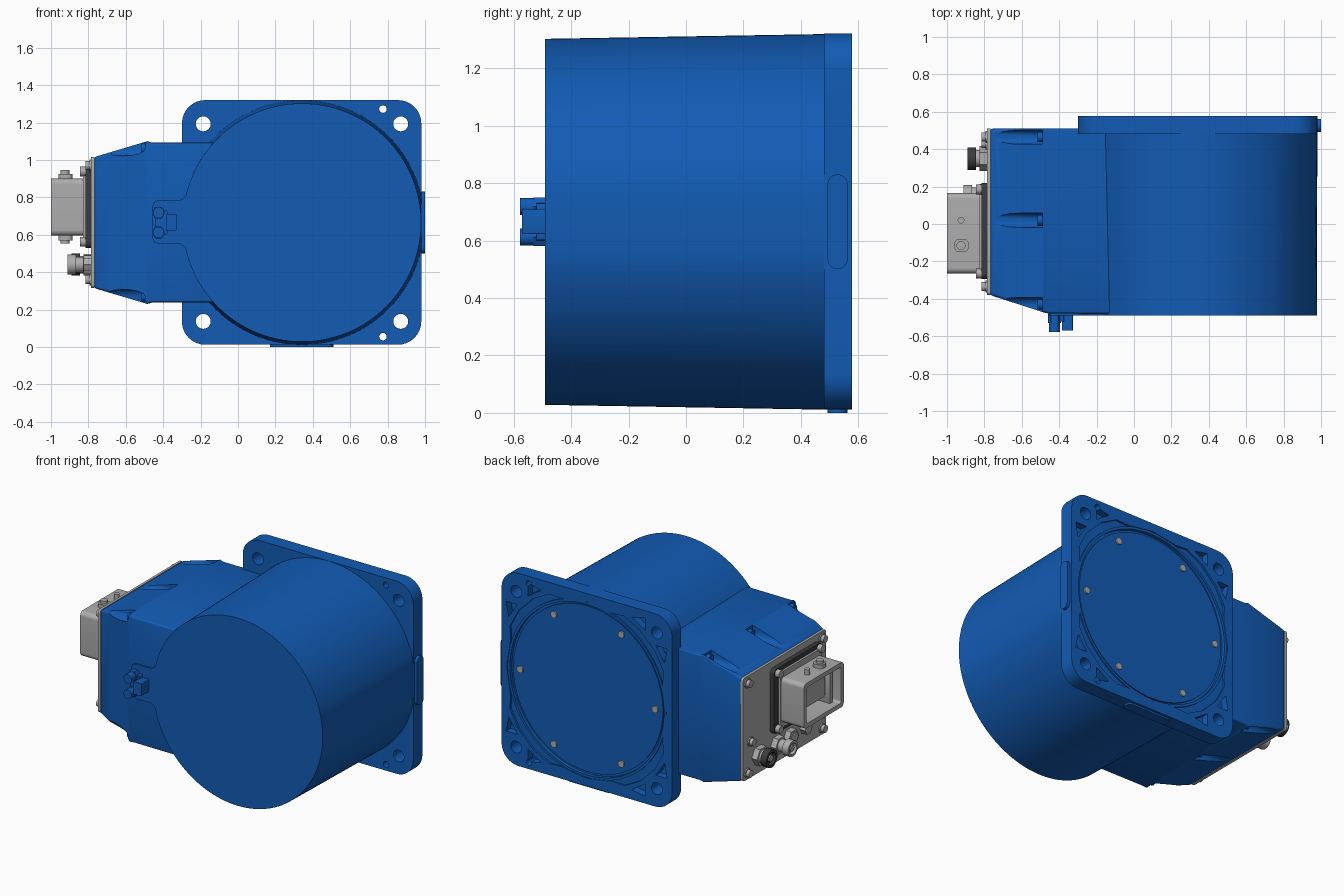
import bpy, bmesh
from math import sin, cos, pi, radians

if "Cube" in bpy.data.objects:
    bpy.data.objects.remove(bpy.data.objects["Cube"])


def material(name, rgb):
    m = bpy.data.materials.new(name)
    m.diffuse_color = (*rgb, 1)
    m.use_nodes = True
    m.node_tree.nodes["Principled BSDF"].inputs["Base Color"].default_value = m.diffuse_color
    return m


BLUE = material("blue_paint", (0.006, 0.105, 0.46))
DARK = material("dark_rubber", (0.045, 0.045, 0.05))
STEEL = material("steel", (0.42, 0.42, 0.42))
CX, CZ = 0.342, 0.665                      # axis of the drum


def loft(name, sections, mat=STEEL):
    """Closed skin through rings holding equal numbers of points."""
    bm = bmesh.new()
    rings = [[bm.verts.new(p) for p in s] for s in sections]
    n = len(rings[0])
    for a, b in zip(rings, rings[1:]):
        for i in range(n):
            bm.faces.new((a[i], a[(i + 1) % n], b[(i + 1) % n], b[i]))
    bm.faces.new(rings[0][::-1])
    bm.faces.new(rings[-1])
    bmesh.ops.recalc_face_normals(bm, faces=bm.faces)
    me = bpy.data.meshes.new(name)
    bm.to_mesh(me)
    bm.free()
    me.materials.append(mat)
    ob = bpy.data.objects.new(name, me)
    bpy.context.collection.objects.link(ob)
    return ob


def prism(name, pts, axis, a, b, mat=STEEL):
    """Extrude a 2D outline along x (y,z points), y (x,z) or z (x,y)."""
    place = {"x": lambda u, v, d: (d, u, v), "y": lambda u, v, d: (u, d, v),
             "z": lambda u, v, d: (u, v, d)}[axis]
    return loft(name, [[place(u, v, d) for u, v in pts] for d in (a, b)], mat)


def circle(u, v, r, n=32):
    return [(u + r * cos(2 * pi * i / n), v + r * sin(2 * pi * i / n)) for i in range(n)]


def rrect(u0, u1, v0, v1, r, n=8):
    corners = [(u1 - r, v1 - r), (u0 + r, v1 - r), (u0 + r, v0 + r), (u1 - r, v0 + r)]
    return [(u + r * cos(pi / 2 * (k + i / n)), v + r * sin(pi / 2 * (k + i / n)))
            for k, (u, v) in enumerate(corners) for i in range(n + 1)]


def apply(ob, kind, **settings):
    m = ob.modifiers.new(kind, kind)
    for k, v in settings.items():
        setattr(m, k, v)
    bpy.context.view_layer.objects.active = ob
    bpy.ops.object.modifier_apply(modifier=m.name)


def cut(ob, cutter):
    apply(ob, "BOOLEAN", operation="DIFFERENCE", solver="EXACT", object=cutter)
    bpy.data.objects.remove(cutter)


def cut_prism(ob, *args):
    cut(ob, prism("cutter", *args))


# Drum: slight cone, flattened where it meets the flange side
def drum_ring(y, r):
    return [(min(x, 0.98), y, z) for x, z in circle(CX, CZ, r, 160)]


loft("drum", [drum_ring(-0.49, 0.637), drum_ring(0.5, 0.654)], BLUE)

# Square mounting flange with holes and recesses on its back
flange = prism("mounting_flange", rrect(-0.3, 0.98, 0.012, 1.32, 0.125), "y", 0.48, 0.578, BLUE)
wave = []
for k in range(4):
    for deg, r in ((0, 0.6), (18, 0.6), (26, 0.64), (38, 0.65), (52, 0.65), (64, 0.64), (72, 0.6)):
        t = radians(90 * k + deg)
        wave.append((CX + r * cos(t), CZ + r * sin(t)))
cut_prism(flange, wave, "y", 0.565, 0.62)
cut_prism(flange, circle(CX, CZ, 0.578, 128), "y", 0.552, 0.62)
for sx in (-1, 1):
    for sz in (-1, 1):
        cut_prism(flange, circle(CX + sx * 0.528, CZ + sz * 0.528, 0.04), "y", 0.4, 0.7)
        for tri in (((0.585, 0.34), (0.605, 0.44), (0.52, 0.44)),
                    ((0.34, 0.585), (0.44, 0.605), (0.44, 0.52))):
            cut_prism(flange, [(CX + sx * u, CZ + sz * v) for u, v in tri], "y", 0.53, 0.62)
for z in (0.055, 1.272):
    cut_prism(flange, circle(0.775, z, 0.02), "y", 0.4, 0.7)

# Back cover disc, its raised rim and six screws
prism("back_cover", circle(CX, CZ, 0.562, 128), "y", 0.54, 0.562, BLUE)
rim = prism("cover_rim", circle(CX, CZ, 0.595, 128), "y", 0.555, 0.574, BLUE)
cut_prism(rim, circle(CX, CZ, 0.578, 128), "y", 0.5, 0.6)
for i, (x, z) in enumerate(circle(CX, CZ, 0.507, 6)):
    prism(f"cover_screw_{i}", circle(x, z, 0.022, 20), "y", 0.55, 0.572)

# Pads on the flange edges and hexagonal plug
prism("side_pad", rrect(0.493, 0.562, 0.5, 0.83, 0.034), "x", 0.97, 1.0, BLUE)
prism("bottom_pad", rrect(0.17, 0.51, 0.493, 0.562, 0.034), "z", 0.0, 0.03, BLUE)
prism("hex_plug", circle(-0.068, 0.07, 0.05, 6), "y", 0.472, 0.49, BLUE)


# Terminal housing tapering towards the connector end
def section(x, y0, z0, z1):
    return [(x, y0, z0), (x, 0.51, z0), (x, 0.51, z1), (x, y0, z1)]


housing = loft("terminal_housing", [
    section(-0.77, -0.38, 0.315, 1.015), section(-0.485, -0.472, 0.23, 1.1),
    section(-0.46, -0.478, 0.237, 1.092), section(0.2, -0.485, 0.237, 1.092)], BLUE)
apply(housing, "BEVEL", width=0.015, segments=3, limit_method="ANGLE", angle_limit=radians(50))
for y in (0.465, 0.02, -0.43):
    for side, z in (("top", 1.06), ("bottom", 0.27)):
        outer = 0.08 if side == "top" else -0.08
        slot = [(y - 0.038, z + outer), (y - 0.038, z)]
        s = 1 if side == "top" else -1
        slot += [(y - 0.038 * cos(pi * i / 8), z - s * 0.038 * sin(pi * i / 8)) for i in range(1, 8)]
        slot += [(y + 0.038, z), (y + 0.038, z + outer)]
        cut_prism(housing, slot, "x", -0.85, -0.488)
        prism(f"housing_screw_{side}", circle(y, z, 0.027, 20), "x", -0.515, -0.47, BLUE)

# Front tab flowing out of the drum face
prism("front_tab", [(-0.15, 0.87), (-0.262, 0.845), (-0.285, 0.8), (-0.31, 0.785), (-0.425, 0.785),
                    (-0.448, 0.775), (-0.457, 0.755), (-0.457, 0.58), (-0.448, 0.56),
                    (-0.425, 0.55), (-0.31, 0.55), (-0.285, 0.535), (-0.262, 0.49),
                    (-0.15, 0.465)], "y", -0.49, -0.42, BLUE)

# Small front fitting: two studs and a block
for z in (0.612, 0.718):
    prism("fitting_nut", circle(-0.425, z, 0.036, 6), "y", -0.53, -0.48, BLUE)
    prism("fitting_stud", circle(-0.425, z, 0.03, 24), "y", -0.578, -0.52, BLUE)
prism("fitting_block", rrect(-0.385, -0.327, 0.622, 0.708, 0.006, 3), "y", -0.57, -0.48, BLUE)
prism("fitting_base", rrect(-0.445, -0.375, 0.6, 0.73, 0.01, 3), "y", -0.52, -0.48, BLUE)

# End plate with screws
prism("end_plate", rrect(-0.38, 0.51, 0.315, 1.015, 0.02), "x", -0.785, -0.768)
for y, z in ((0.465, 0.36), (0.465, 0.97), (-0.335, 0.36), (-0.335, 0.97), (0.43, 0.56)):
    prism("plate_washer", circle(y, z, 0.032, 24), "x", -0.793, -0.78)
    prism("plate_screw", circle(y, z, 0.024, 24), "x", -0.815, -0.78)

# Rectangular connector: gasket, base, open hood and insert
prism("connector_gasket", rrect(-0.295, 0.22, 0.53, 0.97, 0.03), "x", -0.815, -0.78, DARK)
prism("connector_base", rrect(-0.275, 0.17, 0.56, 0.94, 0.03), "x", -0.83, -0.8)
hood = prism("connector_hood", rrect(-0.265, 0.165, 0.595, 0.9, 0.03), "x", -1.0, -0.82)
cut_prism(hood, rrect(-0.235, 0.135, 0.625, 0.87, 0.015), "x", -1.05, -0.86)
prism("connector_insert", rrect(-0.16, 0.06, 0.68, 0.815, 0.01), "x", -0.93, -0.85)
for y in (-0.2, 0.1):
    prism("insert_rib", rrect(y - 0.012, y + 0.012, 0.62, 0.875, 0.004, 2), "x", -0.95, -0.85)
for y in (0.185, -0.265):
    for z in (0.562, 0.938):
        prism("connector_screw", circle(y, z, 0.026, 24), "x", -0.845, -0.8)

# Latch pegs above and below the hood
for z0, z1 in ((0.57, 0.61), (0.885, 0.925)):
    prism("latch_boss", rrect(-0.96, -0.885, -0.15, -0.08, 0.025, 5), "z", z0, z1)
for z0, z1 in ((0.552, 0.61), (0.885, 0.945)):
    prism("latch_peg", circle(-0.925, -0.115, 0.024, 24), "z", z0, z1)
    prism("latch_peg_small", circle(-0.925, 0.02, 0.018, 24), "z", z0 + 0.01, z1 - 0.01)

# Row of round cable connectors: (y, scale, reach)
for y, s, reach in ((0.35, 1.0, -0.89), (0.155, 0.9, -0.912), (0.02, 0.85, -0.86), (-0.14, 0.6, -0.83)):
    z = 0.44
    prism("socket_nut", circle(y, z, 0.066 * s, 6), "x", -0.825, -0.78)
    prism("socket_neck", circle(y, z, 0.046 * s, 32), "x", reach + 0.03, -0.8)
    if s >= 0.9:
        mat = DARK if s == 1 else STEEL
        ring = prism("socket_ring", circle(y, z, 0.06 * s, 18), "x", reach, reach + 0.045, mat)
        cut_prism(ring, circle(y, z, 0.042 * s, 32), "x", reach - 0.05, reach + 0.025)
        prism("socket_pin", circle(y, z, 0.022 * s, 20), "x", reach + 0.004, reach + 0.04)

# Smooth the curved surfaces, keep the edges sharp
bpy.ops.object.select_all(action="SELECT")
bpy.context.view_layer.objects.active = flange
bpy.ops.object.shade_smooth_by_angle(angle=radians(28))
